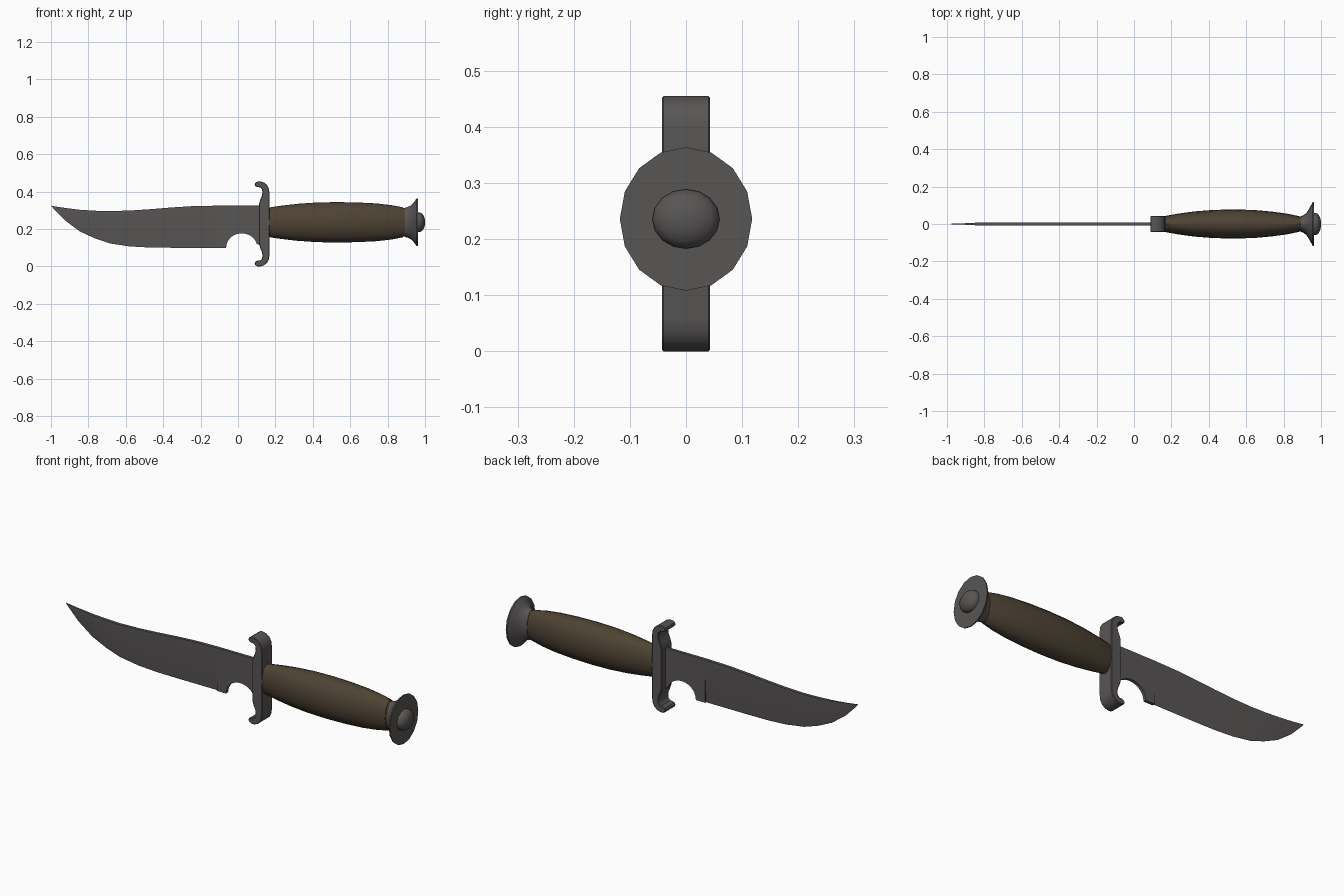
import bpy, bmesh, math

if "Cube" in bpy.data.objects:
    bpy.data.objects.remove(bpy.data.objects["Cube"])

def material(name, rgb):
    m = bpy.data.materials.new(name)
    m.diffuse_color = (*rgb, 1)
    m.use_nodes = True
    m.node_tree.nodes["Principled BSDF"].inputs["Base Color"].default_value = m.diffuse_color
    return m

steel = material("dark steel", (0.098, 0.092, 0.090))
brown = material("brown grip", (0.075, 0.056, 0.034))
MID = 0.236  # height of the long axis

def finish(bm, name, mat, angle=35):
    bmesh.ops.remove_doubles(bm, verts=bm.verts, dist=1e-5)
    bmesh.ops.recalc_face_normals(bm, faces=bm.faces)
    me = bpy.data.meshes.new(name)
    bm.to_mesh(me)
    bm.free()
    ob = bpy.data.objects.new(name, me)
    bpy.context.collection.objects.link(ob)
    me.materials.append(mat)
    bpy.ops.object.select_all(action='DESELECT')
    ob.select_set(True)
    bpy.context.view_layer.objects.active = ob
    bpy.ops.object.shade_smooth_by_angle(angle=math.radians(angle))
    return ob

def loft(name, mat, rings, n=16):
    """Oval rings (x, half width y, half height z) joined along x."""
    bm = bmesh.new()
    loops = []
    for x, ry, rz in rings:
        loops.append([bm.verts.new((x, ry * math.sin(2 * math.pi * i / n),
                                    MID + rz * math.cos(2 * math.pi * i / n))) for i in range(n)])
    for a, b in zip(loops, loops[1:]):
        for i in range(n):
            j = (i + 1) % n
            bm.faces.new((a[i], a[j], b[j], b[i]))
    bm.faces.new(loops[0])
    bm.faces.new(loops[-1])
    return finish(bm, name, mat)

def plate(name, mat, outline, half):
    """Outline in x, z extruded along y."""
    bm = bmesh.new()
    f = bm.faces.new([bm.verts.new((x, -half, z)) for x, z in outline])
    ext = bmesh.ops.extrude_face_region(bm, geom=[f])
    for v in ext["geom"]:
        if isinstance(v, bmesh.types.BMVert):
            v.co.y = half
    return finish(bm, name, mat)

# ground blade: (x, spine z, edge z, half thickness)
T = 0.008
stations = [(-0.985, .322, .308, .001), (-0.925, .313, .246, .003), (-0.845, .303, .187, .007),
            (-0.765, .298, .15, T), (-0.685, .296, .123, T), (-0.578, .299, .107, T),
            (-0.47, .306, .101, T), (-0.36, .315, .10, T), (-0.25, .322, .10, T), (-0.117, .325, .10, T)]
bm = bmesh.new()
tip = bm.verts.new((-1, 0, .325))
prev = None
for x, top, low, t in stations:
    mid = low + (top - low) * 0.53
    ring = [bm.verts.new(p) for p in ((x, -t, top), (x, -t, mid), (x, 0, low), (x, t, mid), (x, t, top))]
    for i in range(5):
        j = (i + 1) % 5
        bm.faces.new((prev[i], prev[j], ring[j], ring[i]) if prev else (tip, ring[j], ring[i]))
    prev = ring
bm.faces.new(prev)
finish(bm, "blade", steel, 30)

# unground blade root with the round finger notch
notch = [(0.02 - 0.082 * math.cos(a), 0.105 + 0.072 * math.sin(a))
         for a in [math.radians(12 * k) for k in range(15)]]
plate("blade_root", steel, [(0.13, .325), (-0.117, .325), (-0.117, .10), (-0.065, .10)]
      + notch + [(0.13, .11)], T)

# guard with two curled ends, mirrored about its middle
GZ = 0.2275
half = [(.168, .395), (.165, .417), (.155, .436), (.139, .449), (.118, .455), (.103, .454),
        (.092, .447), (.089, .437), (.094, .428), (.105, .424), (.118, .423), (.128, .413),
        (.131, .398), (.128, .378), (.119, .357), (.112, .335)]
guard = plate("guard", steel, half + [(x, 2 * GZ - z) for x, z in reversed(half)], 0.043)
bev = guard.modifiers.new("soft edges", 'BEVEL')
bev.width = 0.003
bev.segments = 1
bev.limit_method = 'ANGLE'
bev.angle_limit = math.radians(50)

# barrel grip
loft("grip", brown, [(.16, .041, .077), (.178, .045, .081), (.24, .056, .090), (.32, .067, .099),
                     (.42, .075, .106), (.53, .078, .108), (.64, .075, .106), (.74, .066, .101),
                     (.82, .055, .092), (.882, .042, .080)])
# end collar
loft("grip_collar", brown, [(.878, .039, .076), (.9, .039, .076)])

# flared pommel and its domed nut
loft("pommel", steel, [(.893, .042, .079), (.905, .046, .081), (.922, .060, .089), (.938, .084, .104),
                       (.955, .117, .127), (.962, .118, .128)])
dome = [math.radians(a) for a in (0, 20, 40, 60, 78)]
loft("pommel_nut", steel, [(.955, .06, .053)]
     + [(.968 + .032 * math.sin(a) / math.sin(dome[-1]), .06 * math.cos(a), .053 * math.cos(a)) for a in dome])
